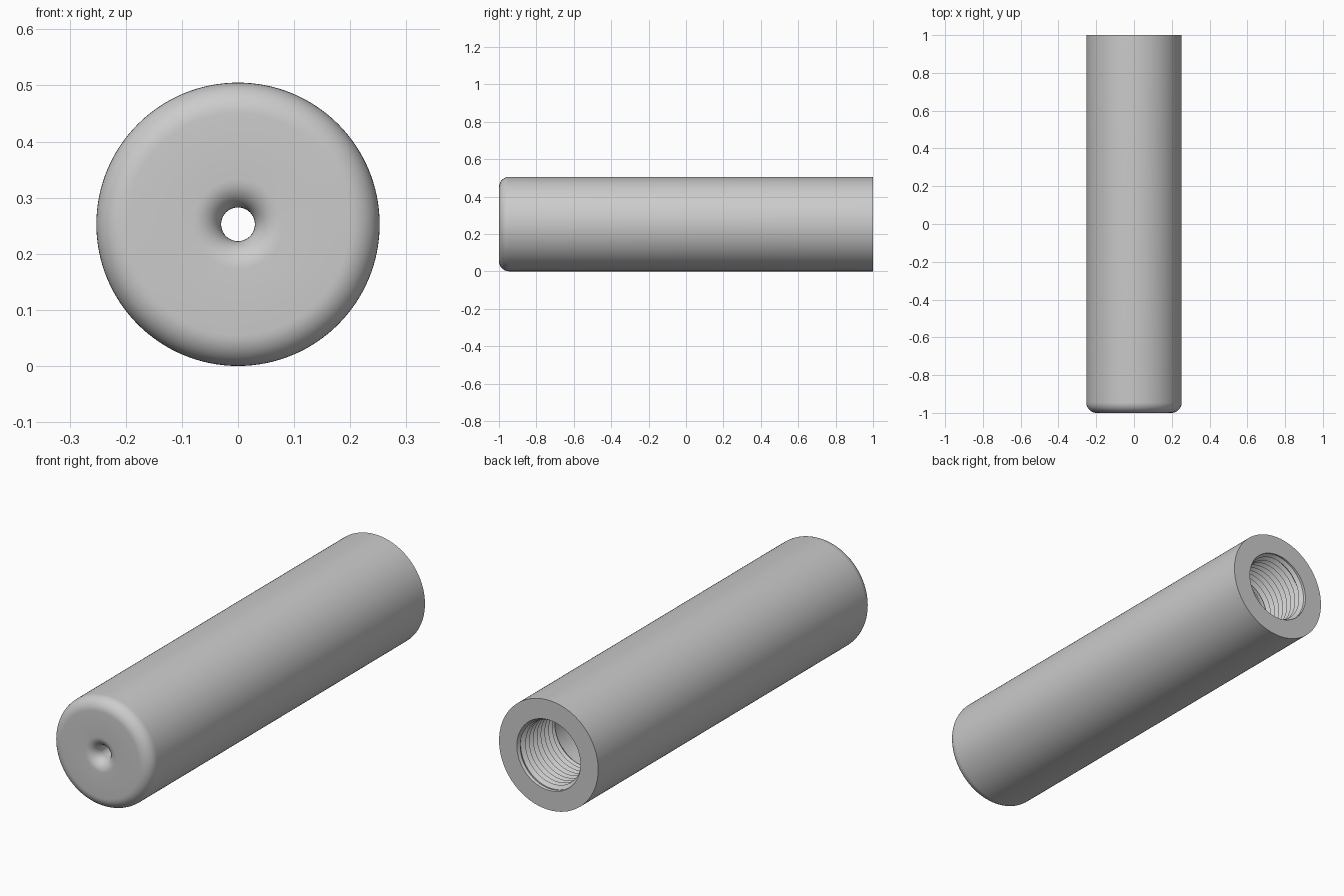
import bpy
import bmesh
from math import sin, cos, pi

cube = bpy.data.objects.get("Cube")
if cube:
    bpy.data.objects.remove(cube, do_unlink=True)

# Main dimensions
SEGMENTS = 128
RADIUS = 0.2525
HALF = 1.0
EDGE_FILLET = 0.055
BORE = 0.03
MOUTH_FILLET = 0.05
THREAD_ROOT, THREAD_CREST = 0.162, 0.146
PITCH, THREAD_LENGTH = 0.028, 0.28
SOCKET_END = 0.55


def ring(r, y):
    """A plain circle of the turned profile."""
    return lambda t: (r, y)


def thread_ring(i):
    """Half a pitch of helical thread, fading out at both ends."""
    def point(t):
        depth = min(max(PITCH * (i / 2 + t), 0), THREAD_LENGTH)
        fade = min(1, depth / PITCH, (THREAD_LENGTH - depth) / PITCH)
        height = (THREAD_ROOT - THREAD_CREST) * fade if i % 2 else 0
        return THREAD_ROOT - height, HALF - depth
    return point


def arc(centre_r, centre_y, radius, start, end, steps=10):
    angles = [start + (end - start) * k / steps for k in range(steps + 1)]
    return [ring(centre_r + radius * cos(a), centre_y + radius * sin(a)) for a in angles]


# Rounded front edge, outer wall and flat rear face
rings = arc(RADIUS - EDGE_FILLET, -HALF + EDGE_FILLET, EDGE_FILLET, -pi / 2, 0)
rings.append(ring(RADIUS, HALF))

# Threaded socket, its smooth end and the narrow bore
thread_rows = round(2 * THREAD_LENGTH / PITCH)
rings += [thread_ring(i) for i in range(-2, thread_rows + 1)]
rings += [ring(THREAD_ROOT, SOCKET_END), ring(BORE, SOCKET_END)]

# Flared mouth at the front
rings += arc(BORE + MOUTH_FILLET, -HALF + MOUTH_FILLET, MOUTH_FILLET, pi, 1.5 * pi)

# Skin the rings into one closed turned body
bm = bmesh.new()
grid = []
for profile in rings:
    row = []
    for j in range(SEGMENTS + 1):
        t = j / SEGMENTS
        r, y = profile(t)
        a = 2 * pi * t
        row.append(bm.verts.new((r * cos(a), y, RADIUS + r * sin(a))))
    grid.append(row)
for k, row in enumerate(grid):
    after = grid[(k + 1) % len(grid)]
    for j in range(SEGMENTS):
        bm.faces.new((row[j], row[j + 1], after[j + 1], after[j]))
bmesh.ops.remove_doubles(bm, verts=bm.verts, dist=0.00002)
bmesh.ops.recalc_face_normals(bm, faces=bm.faces)

mesh = bpy.data.meshes.new("threaded_tube")
bm.to_mesh(mesh)
bm.free()
tube = bpy.data.objects.new("threaded_tube", mesh)
bpy.context.collection.objects.link(tube)

# Plain grey finish
grey = bpy.data.materials.new("grey_metal")
grey.use_nodes = True
colour = (0.6, 0.6, 0.6, 1)
grey.diffuse_color = colour
grey.node_tree.nodes["Principled BSDF"].inputs["Base Color"].default_value = colour
mesh.materials.append(grey)

bpy.ops.object.select_all(action="DESELECT")
tube.select_set(True)
bpy.context.view_layer.objects.active = tube
bpy.ops.object.shade_smooth_by_angle(angle=pi / 6)
